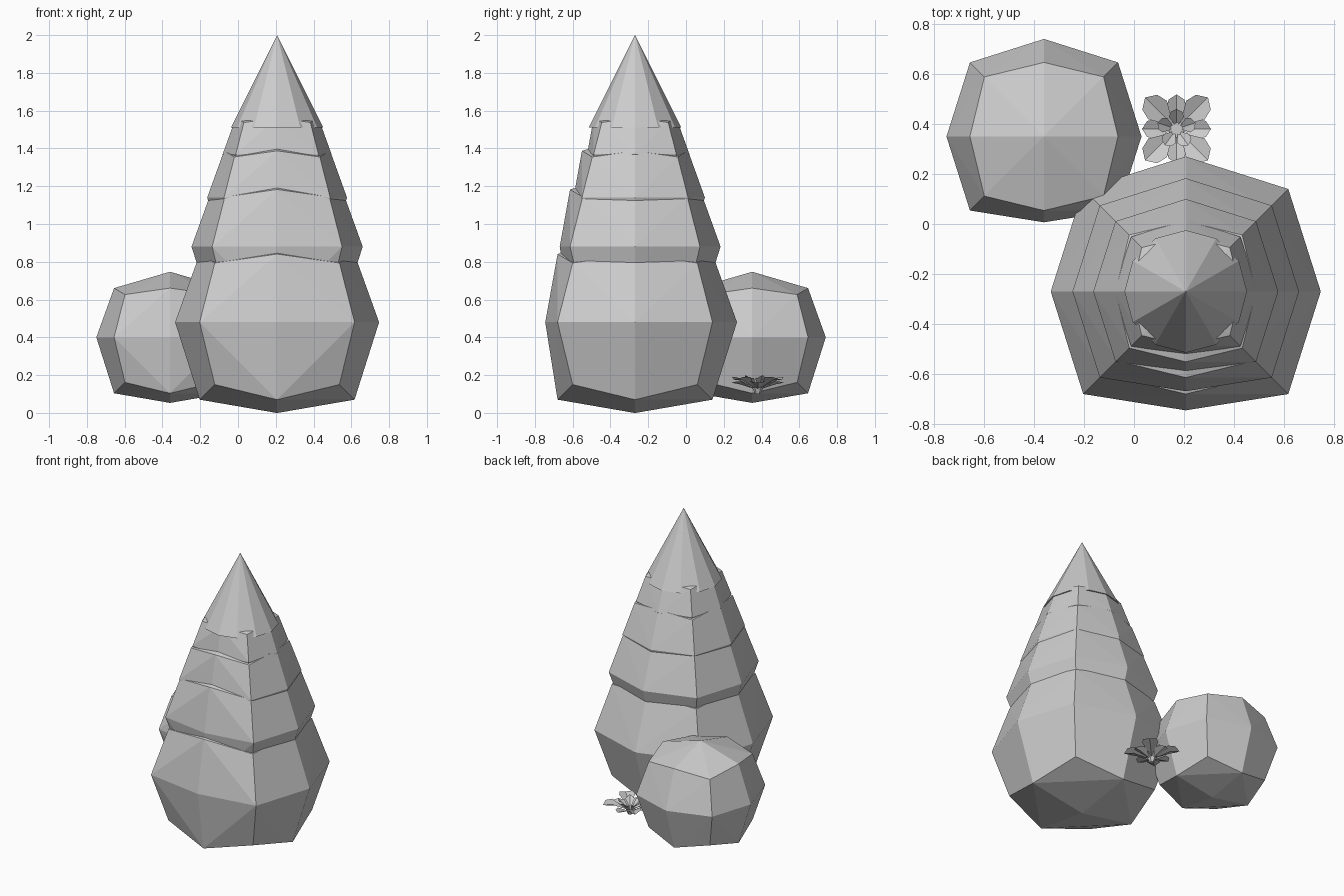
import bpy, bmesh, math
from itertools import product
from mathutils import Matrix, Vector

cube = bpy.data.objects.get("Cube")
if cube:
    bpy.data.objects.remove(cube)

GREY = 0.6
grey = bpy.data.materials.new("plain grey")
grey.use_nodes = True
grey.diffuse_color = (GREY, GREY, GREY, 1)
grey.node_tree.nodes["Principled BSDF"].inputs["Base Color"].default_value = (GREY, GREY, GREY, 1)


def finish(bm, name):
    mesh = bpy.data.meshes.new(name)
    bm.to_mesh(mesh)
    bm.free()
    mesh.materials.append(grey)
    obj = bpy.data.objects.new(name, mesh)
    bpy.context.collection.objects.link(obj)
    return obj


def blob_point(x, y, z):
    """One point of a chunky foliage ball: face centre, edge or corner."""
    kind = abs(x) + abs(y) + abs(z)
    r = {1: 0.54, 2: 0.41, 3: 0.33}[kind]
    p = Vector((x, y, z)) * r
    if kind == 1:
        p.z *= 0.89                      # slightly flat top and bottom
        if y < 0:
            p.y *= 0.88                  # flatter front
    elif z > 0:
        p.z *= 0.88 if kind == 2 else 0.95
    return p


def blob(name, centre, radius):
    bm = bmesh.new()
    for step in product((-1, 0, 1), repeat=3):
        if any(step):
            bm.verts.new(blob_point(*step))
    bmesh.ops.convex_hull(bm, input=bm.verts[:])
    s = radius / 0.54
    bmesh.ops.transform(bm, matrix=Matrix.Translation(centre) @ Matrix.Scale(s, 4), verts=bm.verts)
    return finish(bm, name)


# Tree: stacked foliage tiers under a pointed top
TREE_X, TREE_Y = 0.207, -0.27
tiers = [(0.48, 0.54), (0.88, 0.453), (1.14, 0.37), (1.37, 0.288)]
for i, (z, radius) in enumerate(tiers, 1):
    blob(f"tree_tier_{i}", (TREE_X, TREE_Y, z), radius)

bm = bmesh.new()
bmesh.ops.create_cone(bm, cap_ends=True, segments=12, radius1=0.245, radius2=0, depth=0.49,
                      matrix=Matrix.Translation((TREE_X, TREE_Y, 1.755)))
finish(bm, "tree_top")

# Round bush behind the tree
blob("bush", (-0.36, 0.35, 0.4), 0.39)


# Small flower: rings of folded, pointed petals around a cup
def petal_ring(name, count, length, width, base_z, mid_z, tip_z, turn=0):
    bm = bmesh.new()
    for i in range(count):
        spin = Matrix.Translation((0.17, 0.38, 0)) @ Matrix.Rotation(turn + i * math.tau / count, 4, "Z")
        root, fold, tip = [bm.verts.new(spin @ Vector((length * t, 0, z)))
                           for t, z in ((0.1, base_z), (0.65, mid_z - 0.015), (1, tip_z))]
        for side in (1, -1):
            edge = [bm.verts.new(spin @ Vector((length * t, side * width * w, mid_z)))
                    for t, w in ((0.6, 0.5), (0.85, 0.4))]
            loop = [root, fold, tip, edge[1], edge[0]]
            bm.faces.new(loop if side > 0 else loop[::-1])
    finish(bm, name)


petal_ring("flower_long_petals", 4, 0.178, 0.105, 0.13, 0.19, 0.175, math.pi / 4)
petal_ring("flower_short_petals", 4, 0.138, 0.08, 0.125, 0.165, 0.16)
petal_ring("flower_inner_petals", 5, 0.08, 0.06, 0.13, 0.185, 0.2, math.pi / 2)

bm = bmesh.new()
bmesh.ops.create_cone(bm, cap_ends=True, segments=6, radius1=0.015, radius2=0.035, depth=0.045,
                      matrix=Matrix.Translation((0.17, 0.38, 0.123)))
finish(bm, "flower_cup")
